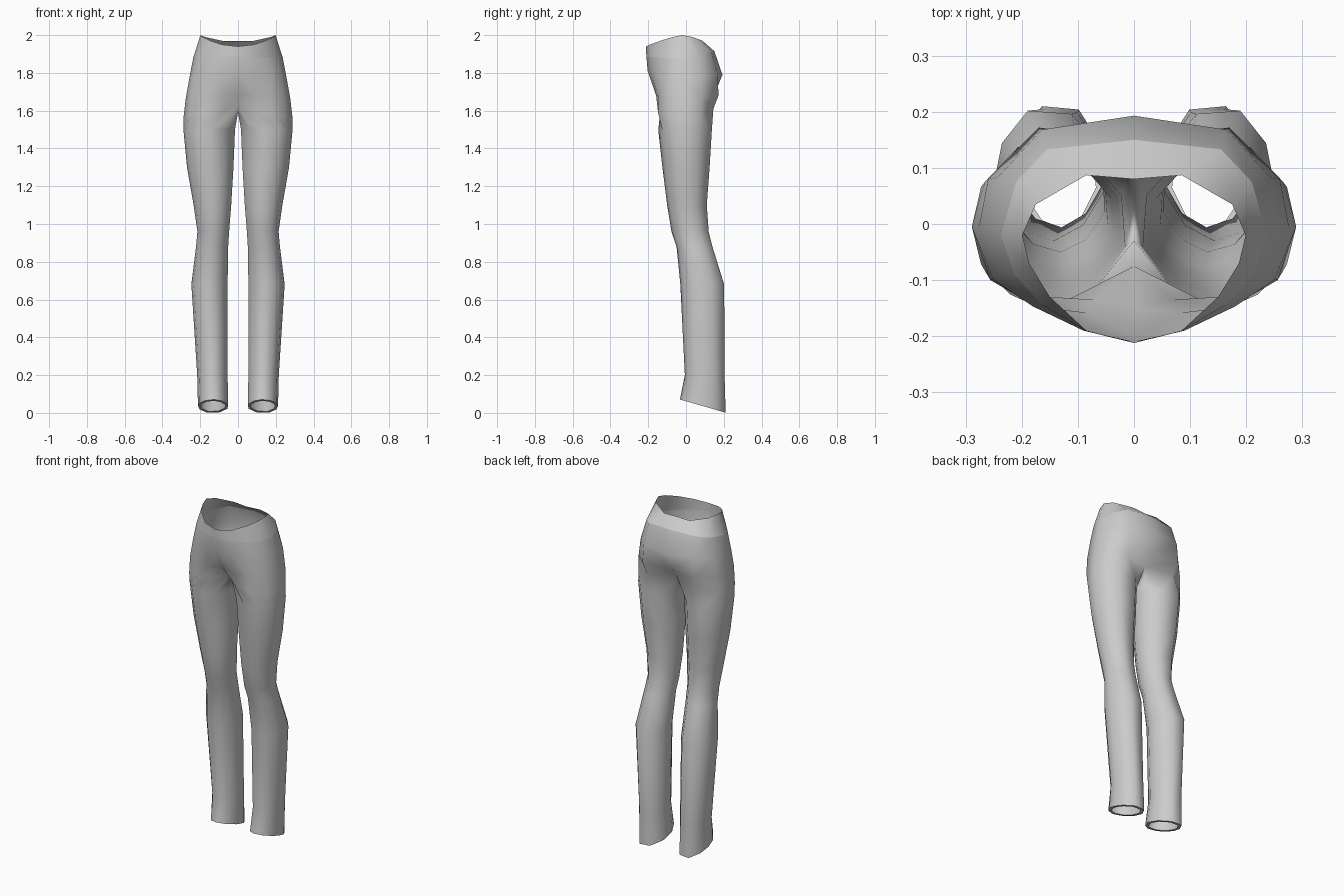
import bpy, bmesh

if "Cube" in bpy.data.objects:
    bpy.data.objects.remove(bpy.data.objects["Cube"])

fabric = bpy.data.materials.new("grey fabric")
fabric.diffuse_color = (0.6, 0.6, 0.6, 1)
fabric.use_nodes = True
fabric.node_tree.nodes["Principled BSDF"].inputs["Base Color"].default_value = fabric.diffuse_color

# Half rings of the hips, from the front centre round the side to the back centre
RIM = [(0, -.212, 1.94), (.085, -.19, 1.95), (.15, -.13, 1.972), (.187, -.07, 1.99),
       (.199, -.02, 2.0), (.175, .035, 1.99), (.085, .087, 1.97), (0, .08, 1.968)]
YOKE = [(0, -.21, 1.89), (.09, -.19, 1.885), (.165, -.143, 1.88), (.213, -.09, 1.88),
        (.237, -.02, 1.88), (.21, .075, 1.895), (.155, .133, 1.91), (0, .15, 1.915)]
HIP = [(0, -.203, 1.81), (.09, -.188, 1.8), (.18, -.147, 1.79), (.235, -.092, 1.78),
       (.256, -.01, 1.78), (.243, .083, 1.78), (.165, .168, 1.79), (0, .193, 1.79)]
SEAT = [(0, -.15, 1.69), (.085, -.158, 1.68), (.175, -.147, 1.68), (.25, -.1, 1.67),
        (.276, -.005, 1.67), (.26, .08, 1.67), (.17, .172, 1.68), (0, .148, 1.68)]
# The crotch ring closes along the centre line
CROTCH = [(0, -.075, 1.625), (.07, -.135, 1.6), (.17, -.148, 1.59), (.256, -.1, 1.57),
          (.289, -.005, 1.56), (.266, .075, 1.57), (.16, .145, 1.61), (0, .095, 1.625),
          (0, .03, 1.59), (0, -.03, 1.59)]

# Unit leg section and leg stations: z, inner x, outer x, front y, back y
SECTION = [(-.62, -.76), (-.08, -1), (.5, -.85), (.88, -.47), (1, 0),
           (.88, .5), (.4, 1), (-.42, .95), (-.95, .4), (-1, -.25)]
STATIONS = [(1.5, .016, .289, -.147, .137), (1.3, .024, .27, -.125, .125),
            (1.1, .036, .235, -.1, .11), (.96, .047, .215, -.077, .12),
            (.88, .052, .222, -.05, .14), (.68, .055, .247, -.03, .202),
            (.2, .055, .216, -.006, .204)]


def leg_ring(z, x0, x1, y0, y1, scale=1, slope=0):
    cx, cy, rx, ry = (x0 + x1) / 2, (y0 + y1) / 2, (x1 - x0) / 2, (y1 - y0) / 2
    return [(cx + u * rx * scale, cy + v * ry * scale, z - slope * v * scale)
            for u, v in SECTION]


bm = bmesh.new()


def add(points):
    return [bm.verts.new(p) for p in points]


def bridge(a, b, closed):
    n = len(a) if closed else 8
    for i in range(n if closed else n - 1):
        j = (i + 1) % n
        bm.faces.new((a[i], b[i], b[j], a[j])).smooth = True


def sharpen(ring, closed):
    for i in range(len(ring) if closed else len(ring) - 1):
        bm.edges.get((ring[i], ring[(i + 1) % len(ring)])).smooth = False


# Waistband and hips
hips = [add(r) for r in (RIM, YOKE, HIP, SEAT, CROTCH)]
for a, b in zip(hips, hips[1:]):
    bridge(a, b, False)
sharpen(hips[1], False)

# Leg, sloping hem and its turned-in lip
hem = (.036, .052, .212, -.032, .21)
legs = [hips[-1]] + [add(leg_ring(*s)) for s in STATIONS]
legs += [add(leg_ring(*hem, slope=.035)), add(leg_ring(*hem, scale=.8, slope=.035))]
for a, b in zip(legs, legs[1:]):
    bridge(a, b, True)
sharpen(legs[-2], True)

bmesh.ops.recalc_face_normals(bm, faces=bm.faces[:])
# Keep the outside of the fabric facing outward
bm.faces.ensure_lookup_table()
outer = max(bm.faces, key=lambda f: f.calc_center_median().x)
if outer.normal.x < 0:
    bmesh.ops.reverse_faces(bm, faces=bm.faces[:])

mesh = bpy.data.meshes.new("trousers")
bm.to_mesh(mesh)
bm.free()
mesh.materials.append(fabric)
trousers = bpy.data.objects.new("trousers", mesh)
bpy.context.collection.objects.link(trousers)

# Second half
mirror = trousers.modifiers.new("mirror", 'MIRROR')
mirror.use_clip = True
mirror.merge_threshold = 0.001
